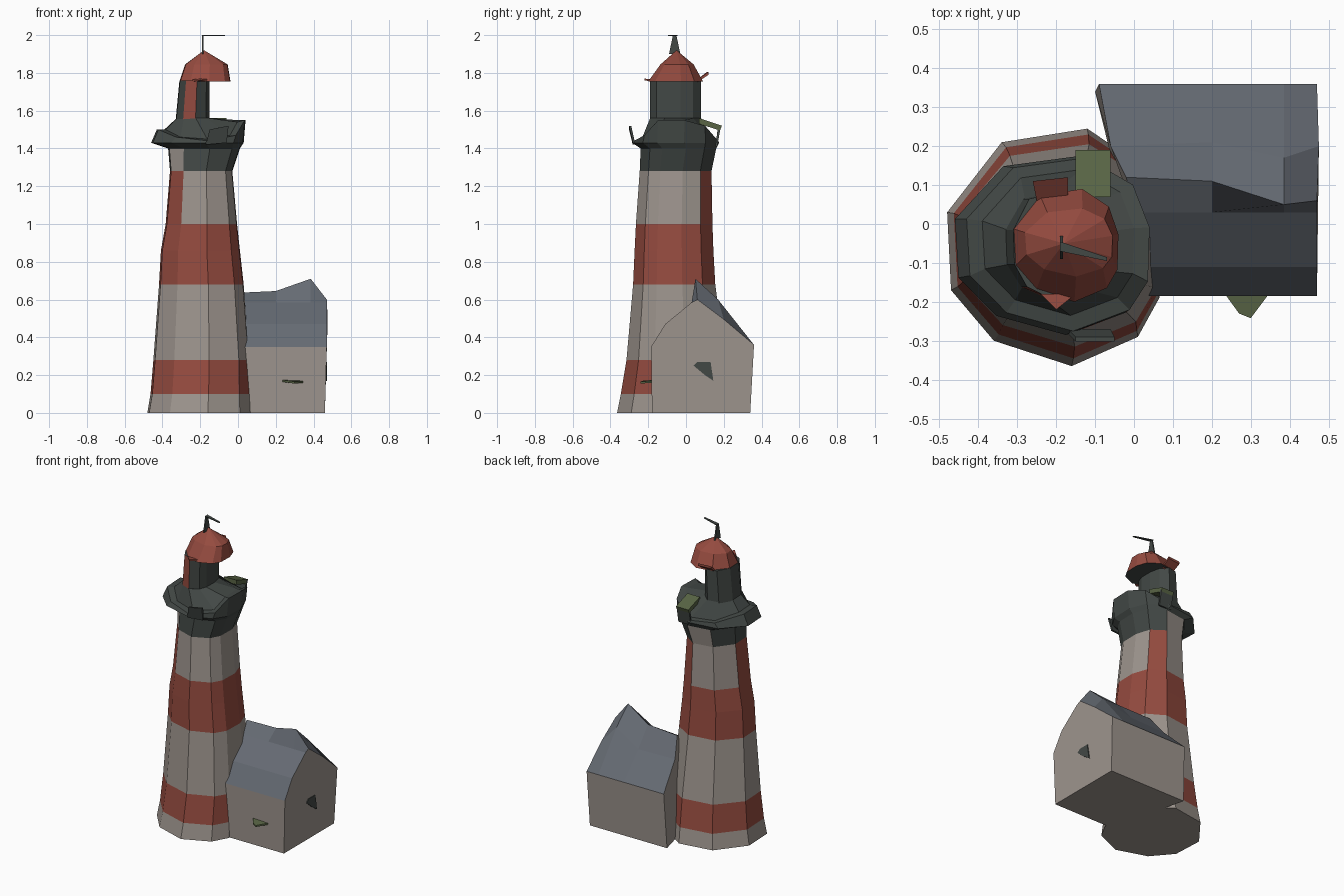
import bpy, bmesh
from mathutils import Vector


def material(name, rgb):
    m = bpy.data.materials.new(name)
    m.diffuse_color = (*rgb, 1)
    return m


RED = material("faded_red", (0.30, 0.07, 0.05))
STONE = material("weathered_stone", (0.34, 0.30, 0.27))
DARK = material("dark_iron", (0.055, 0.065, 0.06))
SLATE = material("slate", (0.13, 0.145, 0.17))
GREEN = material("moss_green", (0.10, 0.13, 0.06))


def loft(name, rings, mats, pick=lambda ring, side: 0, cap=0):
    """Skin equal-length rings and close both ends; a one-point last ring is an apex."""
    bm = bmesh.new()
    vs = [[bm.verts.new(p) for p in r] for r in rings]
    for k in range(len(vs) - 1):
        a, b = vs[k], vs[k + 1]
        n = len(a)
        for i in range(n):
            j = (i + 1) % n
            quad = (a[i], a[j], b[0]) if len(b) == 1 else (a[i], a[j], b[j], b[i])
            bm.faces.new(quad).material_index = pick(k, i)
    for end in (vs[0], vs[-1]):
        if len(end) > 2:
            bm.faces.new(end).material_index = cap
    bmesh.ops.recalc_face_normals(bm, faces=bm.faces)
    me = bpy.data.meshes.new(name)
    bm.to_mesh(me)
    bm.free()
    for m in mats:
        me.materials.append(m)
    ob = bpy.data.objects.new(name, me)
    bpy.context.collection.objects.link(ob)
    return ob


# Irregular ten-sided footprint of the tower, normalised to a unit square
FOOT = [(0.065, -0.19), (0.07, 0.0), (0.02, 0.15), (-0.12, 0.245), (-0.34, 0.21),
        (-0.48, 0.03), (-0.47, -0.17), (-0.36, -0.30), (-0.16, -0.365), (0.01, -0.29)]
UNIT = [((x + 0.48) / 0.55, (y + 0.365) / 0.61) for x, y in FOOT]


def ring(z, x0, x1, y0, y1):
    """Footprint stretched to the given bounds; z is a number or one height per side."""
    zs = z if isinstance(z, list) else [z] * len(UNIT)
    return [(x0 + u * (x1 - x0), y0 + v * (y1 - y0), h) for (u, v), h in zip(UNIT, zs)]


# Tower shaft with striped bands, red running up the west side
shaft = [ring(0.0, -0.48, 0.07, -0.365, 0.245),
         ring(0.10, -0.463, 0.065, -0.345, 0.23),
         ring(0.28, -0.448, 0.06, -0.315, 0.205),
         ring(0.68, -0.418, 0.03, -0.28, 0.155),
         ring(0.86, -0.408, 0.01, -0.272, 0.145),
         ring(1.00, -0.383, -0.005, -0.265, 0.14),
         ring(1.28, -0.36, -0.03, -0.245, 0.135)]


def band(k, i):
    if k in (1, 3, 4):
        return 1
    return 1 if k == 5 and i in (2, 5, 6) else 0


loft("tower_shaft", shaft, [STONE, RED], band)

# Gallery: flared neck, rim raised on the east and west, sloping drum
rim = [1.55, 1.55, 1.52, 1.44, 1.46, 1.50, 1.50, 1.46, 1.44, 1.47]
inner = [1.54, 1.55, 1.51, 1.45, 1.46, 1.50, 1.50, 1.46, 1.45, 1.47]
loft("gallery", [
    ring(1.28, -0.36, -0.03, -0.245, 0.135),
    ring(1.40, -0.37, 0.01, -0.24, 0.16),
    ring(1.43, -0.46, 0.03, -0.285, 0.175),
    ring(rim, -0.43, 0.04, -0.275, 0.17),
    ring(inner, -0.39, 0.0, -0.235, 0.14),
    ring(1.56, -0.325, -0.15, -0.19, 0.08)],
    [DARK, STONE], lambda k, i: 1 if k == 0 and i in (3, 6) else 0)

# Lantern room and its dome-like roof
loft("lantern_room", [ring(1.55, -0.33, -0.15, -0.19, 0.08),
                      ring(1.76, -0.31, -0.15, -0.19, 0.08)],
     [DARK, RED], lambda k, i: 1 if i == 7 else 0)
loft("lantern_roof", [ring(1.755, -0.31, -0.04, -0.20, 0.09),
                      ring(1.845, -0.28, -0.055, -0.135, 0.04),
                      [(-0.18, -0.05, 1.92)]], [RED, DARK], cap=1)


def plate(name, pts, offset, mat):
    """Thin slab: a polygon swept by an offset."""
    off = Vector(offset)
    return loft(name, [pts, [tuple(Vector(p) + off) for p in pts]], [mat])


# Bent finial and loose roof slats
plate("finial_blade", [(-0.19, -0.09, 1.90), (-0.19, -0.03, 1.90),
                       (-0.19, -0.05, 1.995), (-0.19, -0.07, 1.995)], (0.008, 0, 0), DARK)
plate("finial_vane", [(-0.19, -0.07, 1.995), (-0.07, -0.095, 1.995),
                      (-0.07, -0.085, 1.995), (-0.19, -0.045, 1.995)], (0, 0, 0.005), DARK)
plate("roof_slat_back", [(-0.25, 0.06, 1.75), (-0.17, 0.06, 1.75),
                         (-0.17, 0.12, 1.79), (-0.26, 0.11, 1.79)], (0, 0, 0.015), RED)
plate("roof_slat_front", [(-0.24, -0.18, 1.755), (-0.15, -0.18, 1.755),
                          (-0.20, -0.22, 1.76)], (0, 0, 0.01), RED)

# Broken railing pieces
plate("front_rail", [(-0.17, -0.27, 1.42), (-0.06, -0.27, 1.43),
                     (-0.05, -0.29, 1.52), (-0.15, -0.29, 1.50)], (0, -0.012, 0), DARK)
plate("back_rail_bar", [(-0.15, 0.07, 1.53), (-0.15, 0.07, 1.56),
                        (-0.15, 0.19, 1.52), (-0.15, 0.18, 1.495)], (0.09, 0, 0), GREEN)
plate("back_rail_post", [(-0.15, 0.165, 1.41), (-0.15, 0.155, 1.41),
                         (-0.15, 0.17, 1.52), (-0.15, 0.185, 1.52)], (0.09, 0, 0), DARK)

# House: gabled cross-sections (y, z) joined along x, back roof standing proud
WALLS = [(-0.18, 0), (-0.185, 0.35), (-0.11, 0.47), (0.03, 0.585)]
BACK = [(0.36, 0.36), (0.34, 0)]


def section(xs, peak, shoulder):
    xs = xs if isinstance(xs, list) else [xs] * 8
    return [(x, *p) for x, p in zip(xs, WALLS + [peak, shoulder] + BACK)]


loft("house", [
    section([0.03, 0.03, 0.02, 0.0, -0.02, -0.06, -0.09, -0.10], (0.12, 0.635), (0.20, 0.52)),
    section(0.20, (0.11, 0.645), (0.21, 0.52)),
    section(0.385, (0.05, 0.71), (0.17, 0.60)),
    section([0.46, 0.47, 0.47, 0.47, 0.47, 0.475, 0.47, 0.46], (0.06, 0.60), (0.20, 0.495))],
    [STONE, SLATE], lambda k, i: 1 if 1 <= i <= 5 else 0)

# Small gable window and the mossy ledge on the front wall
plate("gable_window", [(0.462, 0.04, 0.25), (0.462, 0.06, 0.27), (0.462, 0.13, 0.27),
                       (0.462, 0.145, 0.17), (0.462, 0.10, 0.20)], (0.01, 0, 0), DARK)
plate("front_ledge", [(0.23, -0.175, 0.165), (0.27, -0.23, 0.16), (0.30, -0.242, 0.155),
                      (0.35, -0.175, 0.16)], (0, 0, 0.01), GREEN)
